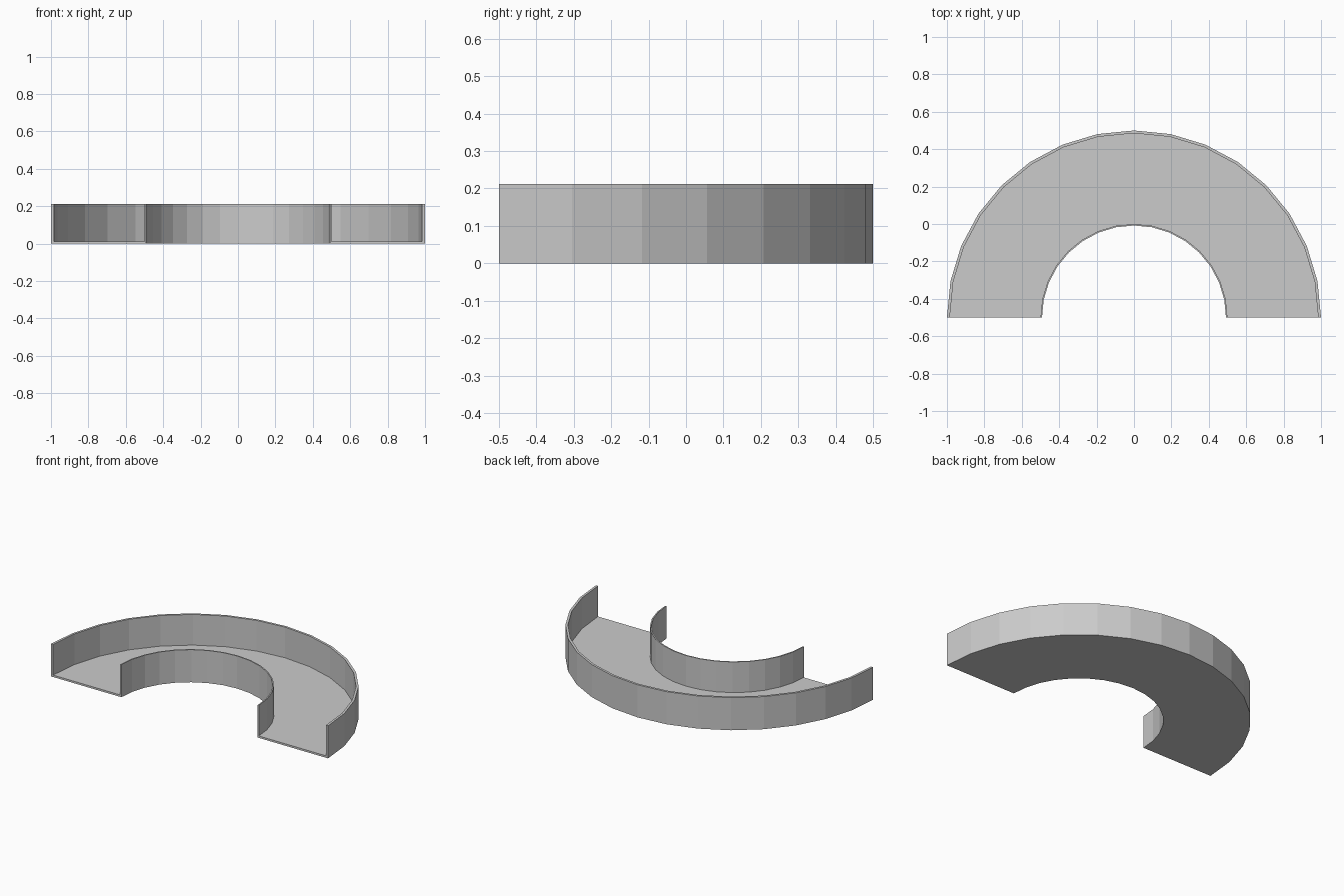
import bpy, bmesh
from math import sin, cos, pi

if "Cube" in bpy.data.objects:
    bpy.data.objects.remove(bpy.data.objects["Cube"])

SEGMENTS = 16          # flat sides around the half circle
CENTRE_Y = -0.5
FLOOR_TOP = 0.0125
HEIGHT = 0.2125


def half_ring(name, r_in, r_out, z0, z1):
    """Sweep a rectangular section through a half circle and cap both ends."""
    bm = bmesh.new()
    section = [(r_in, z0), (r_out, z0), (r_out, z1), (r_in, z1)]
    rings = []
    for i in range(SEGMENTS + 1):
        a = pi * i / SEGMENTS
        rings.append([bm.verts.new((r * cos(a), CENTRE_Y + r * sin(a), z))
                      for r, z in section])
    for a, b in zip(rings, rings[1:]):
        for j in range(4):
            k = (j + 1) % 4
            bm.faces.new((a[j], a[k], b[k], b[j]))
    bm.faces.new(rings[0])
    bm.faces.new(rings[-1][::-1])
    bmesh.ops.recalc_face_normals(bm, faces=bm.faces)
    mesh = bpy.data.meshes.new(name)
    bm.to_mesh(mesh)
    bm.free()
    obj = bpy.data.objects.new(name, mesh)
    bpy.context.collection.objects.link(obj)
    return obj


# Thin floor slab with a wall along each curved edge; the ends stay open
half_ring("floor", 0.492, 1.0, 0.0, FLOOR_TOP)
half_ring("outer_wall", 0.985, 1.0, FLOOR_TOP, HEIGHT)
half_ring("inner_wall", 0.492, 0.5, FLOOR_TOP, HEIGHT)
